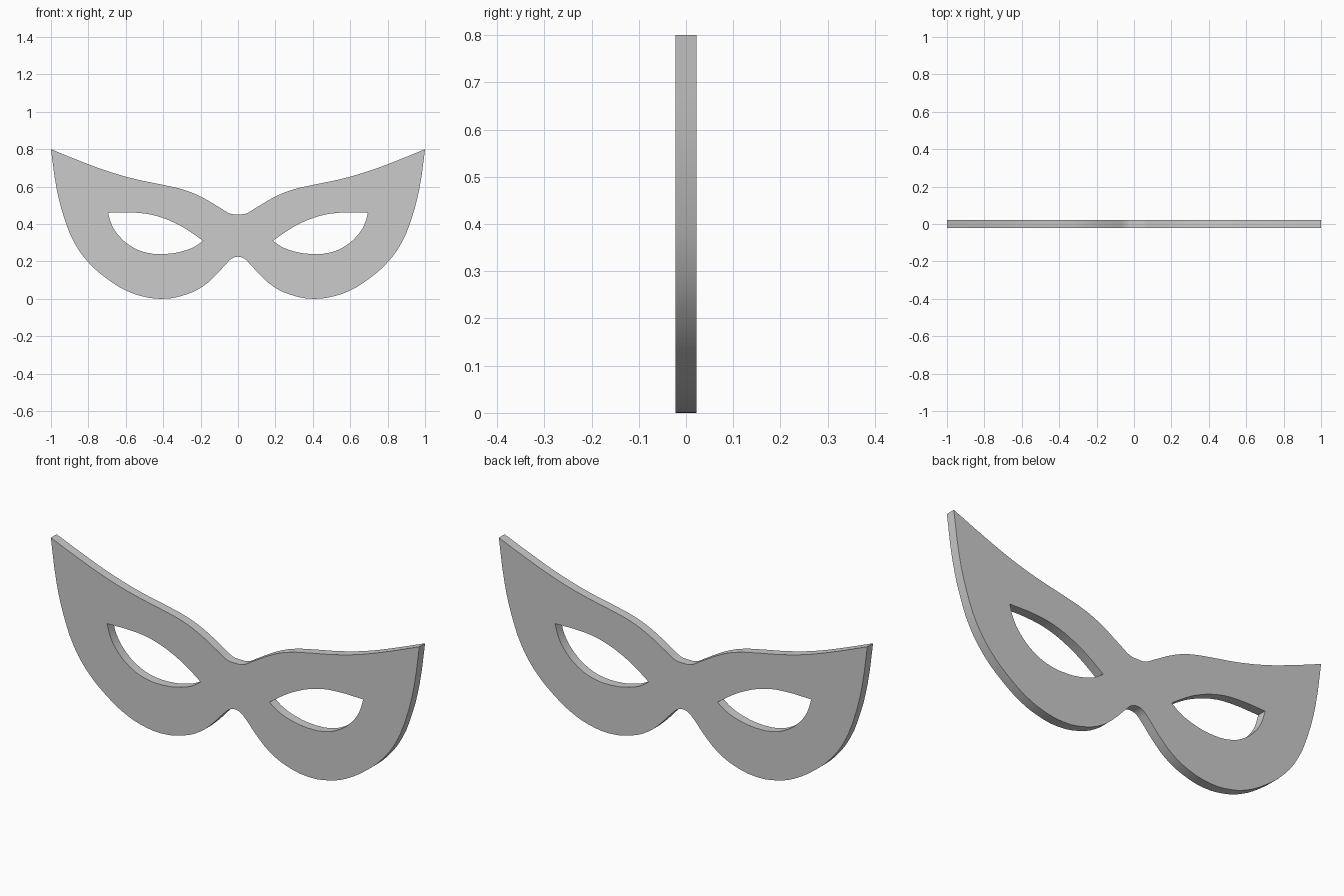
import bpy, bmesh
from math import radians

if "Cube" in bpy.data.objects:
    bpy.data.objects.remove(bpy.data.objects["Cube"])

HALF_DEPTH = 0.0225

# Right half of the silhouette, from top centre round to bottom centre
brow = [(0, .452), (.04, .455), (.09, .483), (.2, .547), (.29, .583), (.4, .609),
        (.54, .638), (.69, .68), (.84, .735)]
tip = (1, .8)
cheek = [(.97, .59), (.93, .435), (.875, .30), (.80, .195), (.70, .107), (.6, .045),
         (.51, .013), (.40, 0), (.28, .022), (.19, .065), (.115, .13), (.06, .19),
         (.03, .217), (0, .225)]

# Right eye opening: two corners joined by an upper and a lower lid
inner, outer = (.187, .31), (.695, .46)
upper_lid = [(.25, .355), (.33, .402), (.44, .444), (.54, .46)]
lower_lid = [(.675, .395), (.635, .335), (.57, .28), (.49, .247), (.385, .24),
             (.295, .255), (.23, .28)]


def mirror(points):
    return [(-x, z) for x, z in reversed(points)]


def add_loop(curve, points, corners):
    spline = curve.splines.new('BEZIER')
    spline.bezier_points.add(len(points) - 1)
    spline.use_cyclic_u = True
    spline.resolution_u = 3
    for bp, (x, z) in zip(spline.bezier_points, points):
        bp.co = (x, z, 0)
        kind = 'VECTOR' if (abs(x), z) in corners else 'AUTO'
        bp.handle_left_type = bp.handle_right_type = kind


# Filled, extruded outline with eye holes
curve = bpy.data.curves.new("eye_mask", 'CURVE')
curve.dimensions = '2D'
curve.fill_mode = 'BOTH'
curve.extrude = HALF_DEPTH
half = brow + [tip] + cheek
add_loop(curve, half + mirror(half)[1:-1], {tip})
eye = [inner] + upper_lid + [outer] + lower_lid
for loop in (eye, mirror(eye)):
    add_loop(curve, loop, {inner, outer})

mask = bpy.data.objects.new("eye_mask", curve)
bpy.context.collection.objects.link(mask)
mask.rotation_euler.x = radians(90)
bpy.context.view_layer.objects.active = mask
mask.select_set(True)
bpy.ops.object.convert(target='MESH')
bpy.ops.object.transform_apply(location=False, rotation=True, scale=False)

# Weld the caps to the rim
mask = bpy.context.object
bm = bmesh.new()
bm.from_mesh(mask.data)
bmesh.ops.remove_doubles(bm, verts=bm.verts, dist=1e-4)
bmesh.ops.recalc_face_normals(bm, faces=bm.faces)
bm.to_mesh(mask.data)
bm.free()
bpy.ops.object.shade_smooth_by_angle(angle=radians(30))
